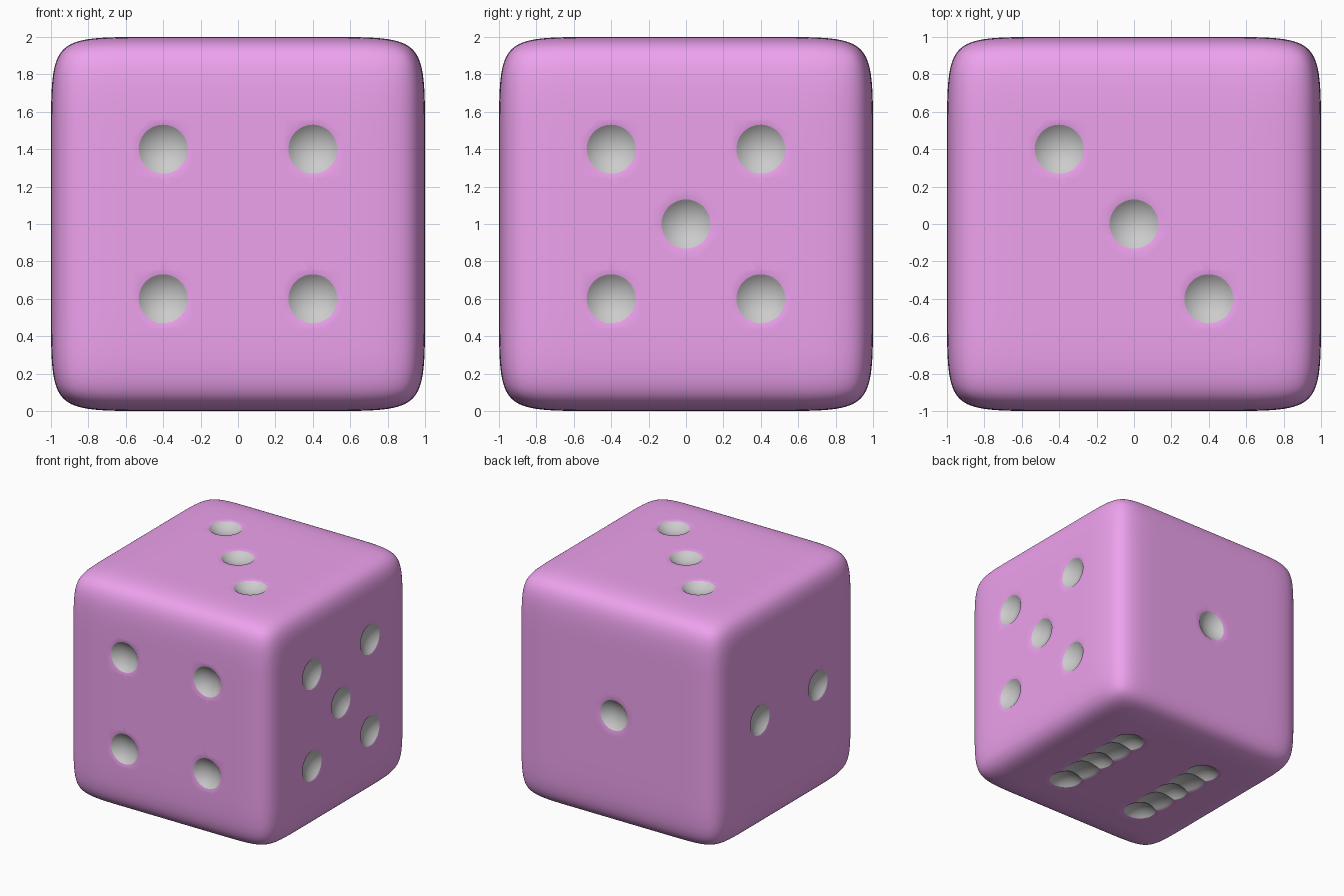
import bpy, bmesh, math
from mathutils import Matrix, Vector

if "Cube" in bpy.data.objects:
    bpy.data.objects.remove(bpy.data.objects["Cube"])

LOOP = 0.6            # support loops of the subdivision cage
R, DEPTH = 0.131, 0.055
P = 0.4               # pip spacing


def material(name, rgb):
    m = bpy.data.materials.new(name)
    m.diffuse_color = (*rgb, 1)
    m.use_nodes = True
    m.node_tree.nodes["Principled BSDF"].inputs["Base Color"].default_value = m.diffuse_color
    return m


pink = material("pink", (0.85, 0.36, 0.85))
grey = material("pip_grey", (0.8, 0.8, 0.8))


def new_object(name, bm):
    me = bpy.data.meshes.new(name)
    bm.to_mesh(me)
    bm.free()
    me.materials.append(pink)
    me.materials.append(grey)
    ob = bpy.data.objects.new(name, me)
    bpy.context.collection.objects.link(ob)
    return ob


# Body: cube with support loops, softened by subdivision
bm = bmesh.new()
bmesh.ops.create_cube(bm, size=2, matrix=Matrix.Translation((0, 0, 1)))
for axis in range(3):
    for s in (-LOOP, LOOP):
        co, no = Vector((0, 0, 1)), Vector()
        co[axis] += s
        no[axis] = 1
        bmesh.ops.bisect_plane(bm, geom=bm.verts[:] + bm.edges[:] + bm.faces[:],
                               plane_co=co, plane_no=no)
die = new_object("die_body", bm)
sub = die.modifiers.new("soft", "SUBSURF")
sub.levels = sub.render_levels = 4


# Pip cutters: grey spherical cap with a small flared pink lip
def add_pip(bm, matrix, stretch=1.0, depth=DEPTH, steps=8, sides=48):
    lip, flare = 0.005, 0.028
    h = depth - lip
    rad = (R * R + h * h) / (2 * h)
    amax = math.asin(R / rad)
    prof = [(rad * math.sin(amax * i / steps),
             -depth + rad * (1 - math.cos(amax * i / steps))) for i in range(steps + 1)]
    prof += [(R + flare, 0.001), (R + flare, 0.1)]
    bottom = bm.verts.new(matrix @ Vector((0, 0, -depth)))
    rings = []
    for r, z in prof[1:]:
        rings.append([bm.verts.new(matrix @ Vector((
            r * math.cos(math.tau * k / sides),
            r * math.sin(math.tau * k / sides) * stretch, z))) for k in range(sides)])
    for k in range(sides):
        n = (k + 1) % sides
        bm.faces.new((bottom, rings[0][n], rings[0][k])).material_index = 1
        for i in range(len(rings) - 1):
            f = bm.faces.new((rings[i][k], rings[i][n], rings[i + 1][n], rings[i + 1][k]))
            f.material_index = 1 if i < steps - 1 else 0
    bm.faces.new(rings[-1])


def face_matrix(u, v, n):
    u, v, n = Vector(u), Vector(v), Vector(n)
    m = Matrix((u, v, n)).transposed().to_4x4()
    m.translation = Vector((0, 0, 1)) + n
    return m


X, Y, Z = (1, 0, 0), (0, 1, 0), (0, 0, 1)
corners = [(a, b) for a in (-P, P) for b in (-P, P)]
sides = [
    (face_matrix(X, Z, (0, -1, 0)), corners),                      # front: four
    (face_matrix(Y, Z, (1, 0, 0)), corners + [(0, 0)]),            # right: five
    (face_matrix(X, Y, (0, 0, 1)), [(-P, P), (0, 0), (P, -P)]),    # top: three
    (face_matrix((-1, 0, 0), Z, (0, 1, 0)), [(0, 0)]),             # back: one
    (face_matrix((0, -1, 0), Z, (-1, 0, 0)), [(-P, 0), (P, 0)]),   # left: two
    (face_matrix((-1, 0, 0), Y, (0, 0, -1)),                       # bottom: six
     [(a, b) for a in (-P, P) for b in (-P, 0, P)]),
]
main, links = bmesh.new(), bmesh.new()
for m, spots in sides:
    for u, v in spots:
        add_pip(main, m @ Matrix.Translation((u, v, 0)))
# The bottom pips run together into two grooves
for u in (-P, P):
    for v in (-P / 2, P / 2):
        add_pip(links, sides[-1][0] @ Matrix.Translation((u, v, 0)), 1.3, DEPTH * 0.8)

cutters = []
for name, bm in (("pip_cutter", main), ("groove_cutter", links)):
    bmesh.ops.recalc_face_normals(bm, faces=bm.faces[:])
    cut = new_object(name, bm)
    cut.hide_render = True
    cutters.append(cut)
    mod = die.modifiers.new(name, "BOOLEAN")
    mod.operation = "DIFFERENCE"
    mod.solver = "EXACT"
    mod.object = cut

# Apply, discard the cutters and smooth
bpy.context.view_layer.objects.active = die
die.select_set(True)
for mod in list(die.modifiers):
    bpy.ops.object.modifier_apply(modifier=mod.name)
for cut in cutters:
    bpy.data.objects.remove(cut)
bpy.ops.object.shade_smooth_by_angle(angle=math.radians(25))
